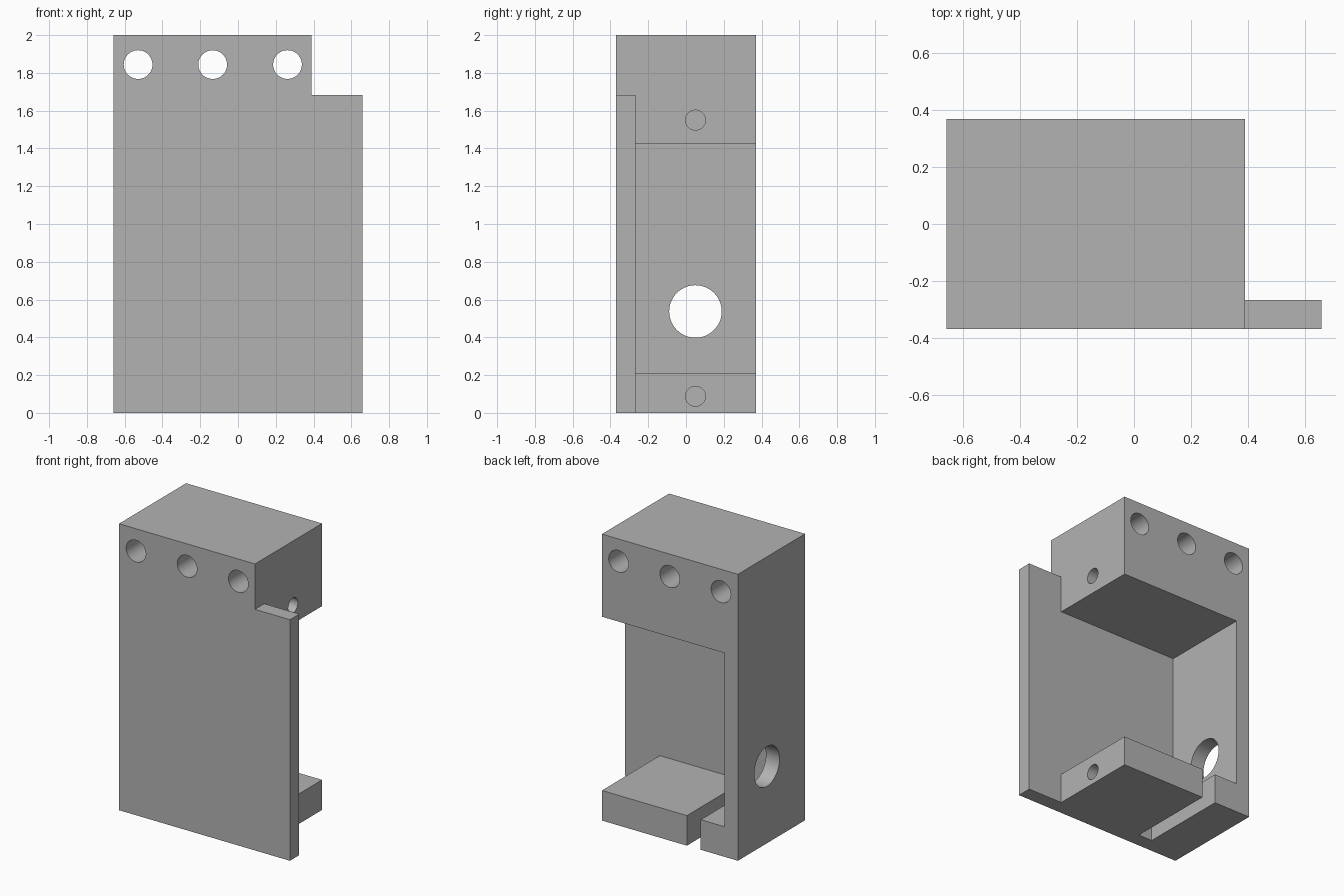
import bpy
from math import pi

cube = bpy.data.objects.get("Cube")
if cube:
    bpy.data.objects.remove(cube, do_unlink=True)

# Single flat colour
grey = bpy.data.materials.new("plain_grey")
grey.use_nodes = True
colour = (0.45, 0.45, 0.45, 1)
grey.diffuse_color = colour
grey.node_tree.nodes["Principled BSDF"].inputs["Base Color"].default_value = colour


def box(name, x, y, z):
    """Box from (low, high) pairs on each axis."""
    bpy.ops.mesh.primitive_cube_add(size=1)
    ob = bpy.context.object
    ob.name = name
    spans = (x, y, z)
    ob.location = [(a + b) / 2 for a, b in spans]
    ob.scale = [b - a for a, b in spans]
    bpy.ops.object.transform_apply(location=True, rotation=True, scale=True)
    return ob


def rod(name, radius, length, centre, rotation):
    """Cylinder used for drilling."""
    bpy.ops.mesh.primitive_cylinder_add(vertices=48, radius=radius, depth=length,
                                        location=centre, rotation=rotation)
    bpy.context.object.name = name
    return bpy.context.object


def cut(body, cutter):
    """Subtract the cutter from the body, then discard it."""
    mod = body.modifiers.new(cutter.name, 'BOOLEAN')
    mod.operation = 'DIFFERENCE'
    mod.solver = 'EXACT'
    mod.object = cutter
    bpy.context.view_layer.objects.active = body
    bpy.ops.object.modifier_apply(modifier=mod.name)
    bpy.data.objects.remove(cutter, do_unlink=True)


# Main dimensions
LEFT, RIGHT, STEP, WALL = -0.66, 0.66, 0.39, -0.555
FRONT, BACK, PLATE = -0.37, 0.37, -0.267
ALONG_X, ALONG_Y = (0, pi / 2, 0), (pi / 2, 0, 0)

body = box("bracket_body", (LEFT, RIGHT), (FRONT, BACK), (0, 2))

# Front plate stands out beyond the block and has a notched top corner
cut(body, box("side_step", (STEP, 1), (PLATE, 1), (-1, 3)))
cut(body, box("corner_notch", (STEP, 1), (-1, 1), (1.683, 3)))

# Open cavity between top block and bottom shelf, and slot through the shelf
cut(body, box("cavity", (WALL, 1), (PLATE, 1), (0.21, 1.423)))
cut(body, box("shelf_slot", (-0.373, -0.266), (PLATE, 1), (-1, 0.5)))

# Three mounting holes through the top block
for x in (-0.529, -0.134, 0.262):
    cut(body, rod("mounting_hole", 0.076, 2, (x, 0, 1.844), ALONG_Y))

# Large hole through the side wall
cut(body, rod("side_hole", 0.139, 0.4, (LEFT, 0.05, 0.537), ALONG_X))

# Blind screw holes in the end faces of block and shelf
for z in (1.55, 0.088):
    cut(body, rod("screw_hole", 0.053, 0.8, (STEP, 0.05, z), ALONG_X))

body.data.materials.clear()
body.data.materials.append(grey)
bpy.ops.object.select_all(action='DESELECT')
body.select_set(True)
bpy.context.view_layer.objects.active = body
bpy.ops.object.shade_smooth_by_angle(angle=pi / 6)
